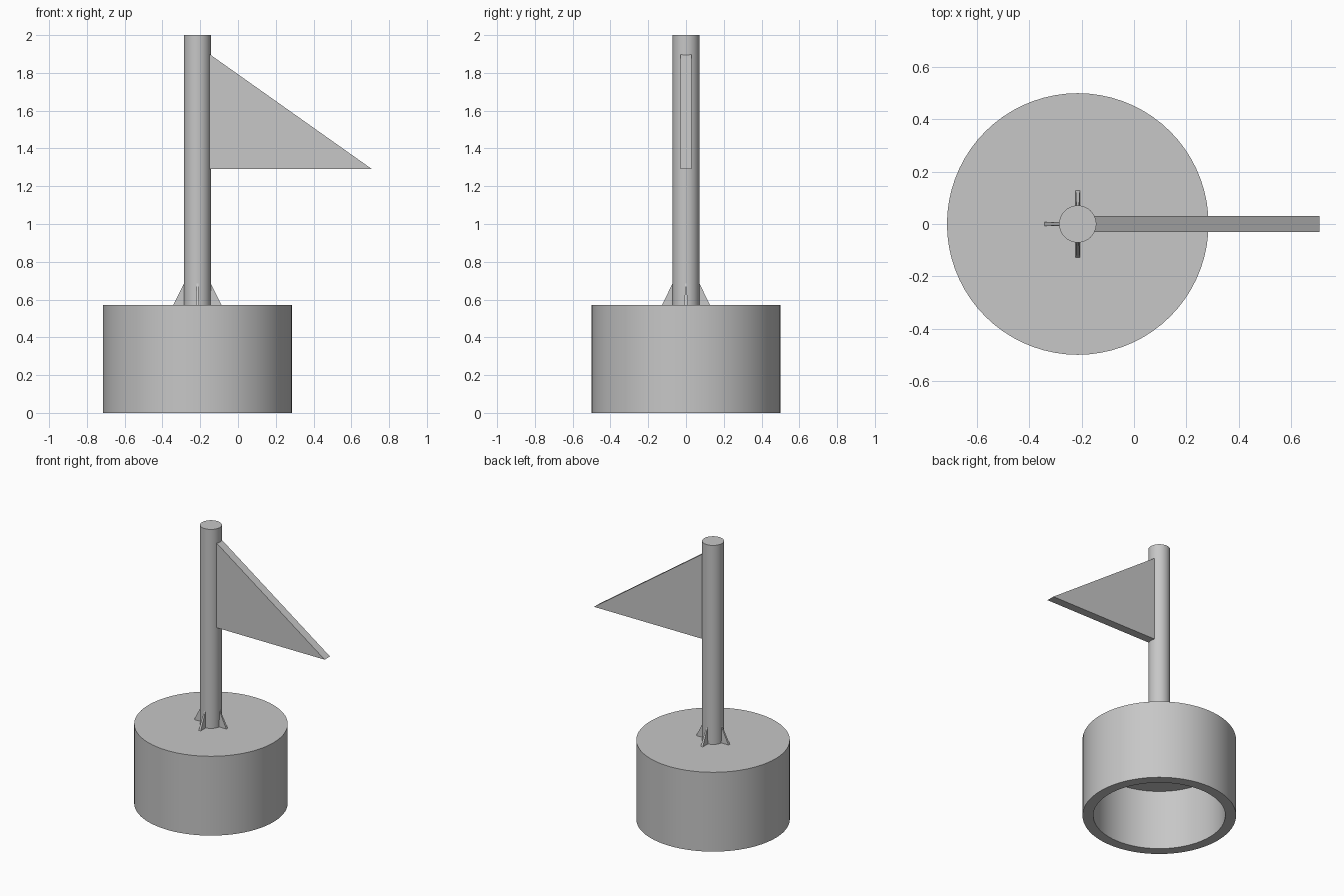
import bpy, bmesh, math
from mathutils import Matrix, Vector

if "Cube" in bpy.data.objects:
    bpy.data.objects.remove(bpy.data.objects["Cube"], do_unlink=True)

AXIS_X = -0.215      # shared axis of base and pole
BASE_TOP = 0.57
POLE_R = 0.071
SEGMENTS = 72

grey = bpy.data.materials.new("plain_grey")
grey.use_nodes = True
colour = (0.57, 0.57, 0.57, 1)
grey.diffuse_color = colour
grey.node_tree.nodes["Principled BSDF"].inputs["Base Color"].default_value = colour


def finish(name, bm, smooth=False):
    bmesh.ops.remove_doubles(bm, verts=bm.verts, dist=1e-5)
    bmesh.ops.recalc_face_normals(bm, faces=bm.faces)
    mesh = bpy.data.meshes.new(name)
    bm.to_mesh(mesh)
    bm.free()
    mesh.materials.append(grey)
    obj = bpy.data.objects.new(name, mesh)
    bpy.context.collection.objects.link(obj)
    if smooth:
        bpy.ops.object.select_all(action='DESELECT')
        obj.select_set(True)
        bpy.context.view_layer.objects.active = obj
        bpy.ops.object.shade_smooth_by_angle(angle=math.radians(30))
    return obj


def lathe(name, profile):
    """Revolve an (r, z) profile around the shared axis."""
    bm = bmesh.new()
    verts = [bm.verts.new((r, 0, z)) for r, z in profile]
    edges = [bm.edges.new(pair) for pair in zip(verts, verts[1:])]
    bmesh.ops.spin(bm, geom=verts + edges, cent=(0, 0, 0), axis=(0, 0, 1),
                   angle=math.tau, steps=SEGMENTS)
    obj = finish(name, bm, smooth=True)
    obj.location.x = AXIS_X
    return obj


def wedge(name, corners, half_widths):
    """Join two mirrored (x, z) outlines, with a half width per corner."""
    bm = bmesh.new()
    sides = [[bm.verts.new((x, s * w, z)) for (x, z), w in zip(corners, half_widths)]
             for s in (-1, 1)]
    for side in sides:
        bm.faces.new(side)
    n = len(corners)
    for i in range(n):
        j = (i + 1) % n
        bm.faces.new((sides[0][i], sides[0][j], sides[1][j], sides[1][i]))
    return finish(name, bm)


# Hollow base, open underneath
lathe("hollow_base", [(0, BASE_TOP), (0.5, BASE_TOP), (0.5, 0),
                      (0.43, 0), (0.43, 0.43), (0, 0.43)])

# Pole
lathe("pole", [(0, BASE_TOP), (POLE_R, BASE_TOP), (POLE_R, 2), (0, 2)])

# Triangular flag
wedge("flag", [(-0.152, 1.29), (0.71, 1.29), (-0.152, 1.9)], [0.03] * 3)

# Four small braces around the foot of the pole
for i, side in enumerate(("left", "back", "right", "front")):
    brace = wedge(side + "_brace",
                  [(0.06, BASE_TOP), (0.128, BASE_TOP), (POLE_R, 0.685), (0.06, 0.685)],
                  [0.008, 0.008, 0.005, 0.005])
    brace.matrix_world = (Matrix.Translation(Vector((AXIS_X, 0, 0)))
                          @ Matrix.Rotation(i * math.pi / 2, 4, 'Z'))
